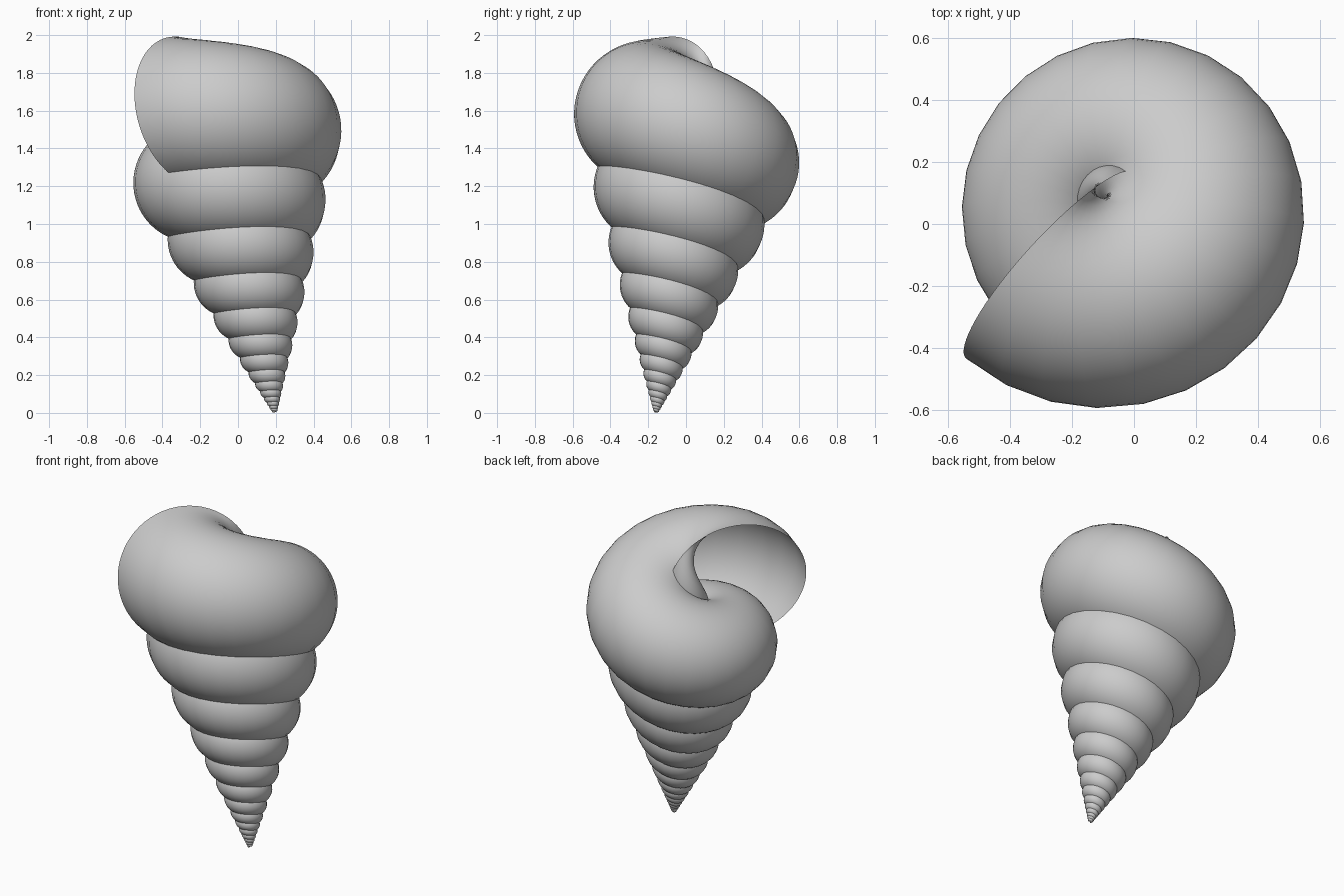
import bpy, bmesh, math
from mathutils import Vector

if "Cube" in bpy.data.objects:
    bpy.data.objects.remove(bpy.data.objects["Cube"])

# Spiral shell: a circular tube swept around a tilted axis, shrinking evenly to the tip
TIP = Vector((0.20, -0.163, -0.025))
AXIS = Vector((-0.176, 0.141, 1)).normalized()
U = (Vector((1, 0, 0)) - AXIS * AXIS.x).normalized()
V = AXIS.cross(U)
RATIO = 0.759           # size ratio between neighbouring whorls
TURNS, STEPS, SIDES = 14, 28, 64
RHO, HEIGHT, TUBE = 0.27, 1.667, 0.405
END = math.radians(227)

bm = bmesh.new()
rings = []
for i in range(int(TURNS * STEPS) + 1):
    turn = i / STEPS                       # turns back from the mouth
    s = RATIO ** turn
    a = END + turn * math.tau
    out = U * math.cos(a) + V * math.sin(a)
    ring = []
    for j in range(SIDES):
        b = math.tau * j / SIDES
        p = out * (RHO + TUBE * math.cos(b)) + AXIS * (HEIGHT + TUBE * math.sin(b))
        ring.append(bm.verts.new(TIP + p * s))
    rings.append(ring)
for r0, r1 in zip(rings, rings[1:]):
    for j in range(SIDES):
        k = (j + 1) % SIDES
        bm.faces.new((r0[j], r0[k], r1[k], r1[j]))
# close the tip, leave the mouth open
bm.faces.new(rings[-1])
bmesh.ops.recalc_face_normals(bm, faces=bm.faces)

mesh = bpy.data.meshes.new("spiral_shell")
bm.to_mesh(mesh)
bm.free()
mesh.shade_smooth()
shell = bpy.data.objects.new("spiral_shell", mesh)
bpy.context.collection.objects.link(shell)
